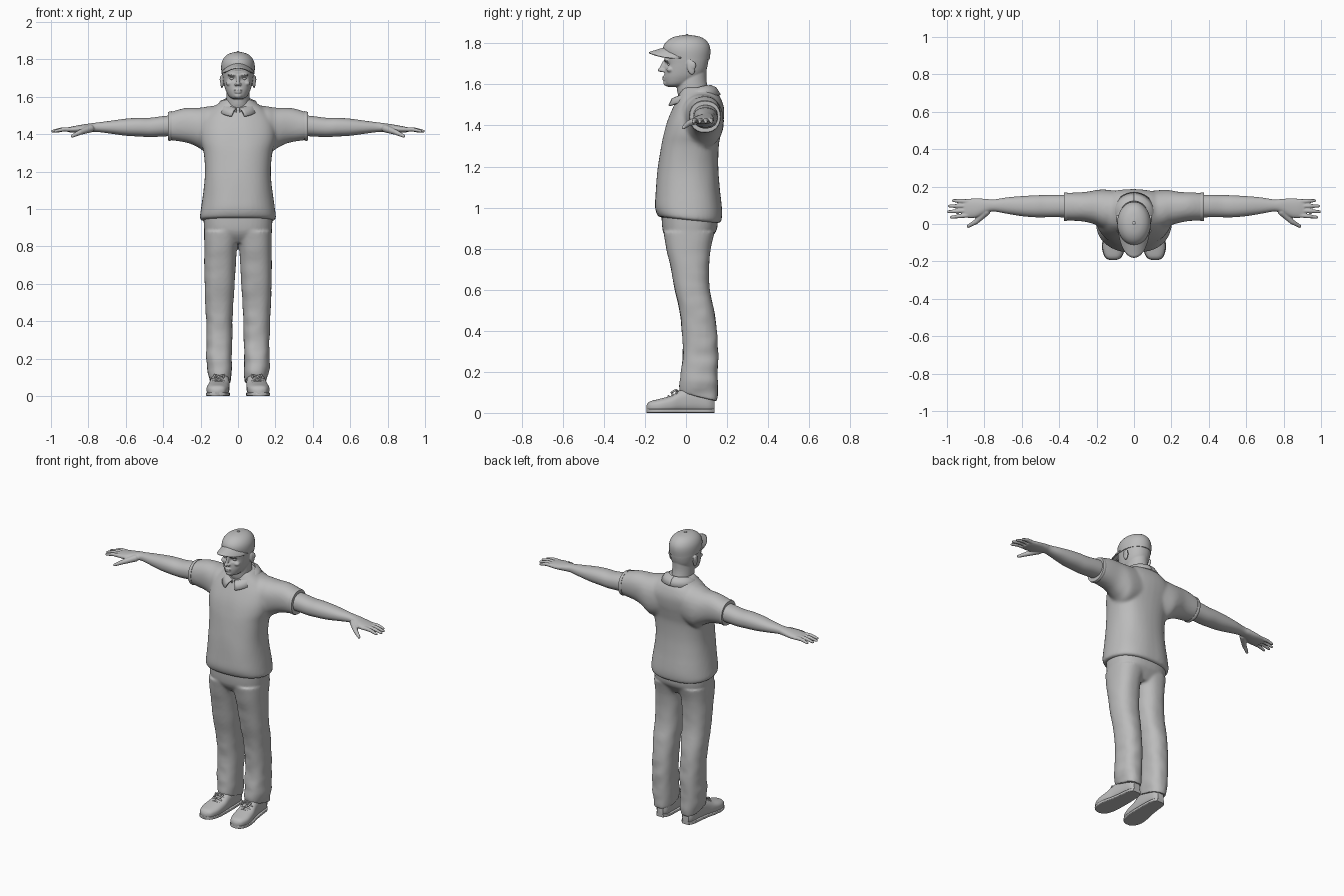
import bpy, bmesh, math
from mathutils import Vector, Matrix, noise

if "Cube" in bpy.data.objects:
    bpy.data.objects.remove(bpy.data.objects["Cube"], do_unlink=True)

grey = bpy.data.materials.new("plain grey")
grey.use_nodes = True
grey.diffuse_color = (0.5, 0.5, 0.5, 1)
grey.node_tree.nodes["Principled BSDF"].inputs["Base Color"].default_value = (0.5, 0.5, 0.5, 1)
BOTH = (1, -1)


def smooth_rows(rows, steps=4):
    """Fill in section rows along a spline through them."""
    rows = [Vector(r) for r in rows]
    out = []
    for i in range(len(rows) - 1):
        a, b, c, d = rows[max(i - 1, 0)], rows[i], rows[i + 1], rows[min(i + 2, len(rows) - 1)]
        for k in range(steps):
            t = k / steps
            out.append(b + (c - a) * (t / 2) + (a * 2 - b * 5 + c * 4 - d) * (t * t / 2)
                       + (b * 3 - a - c * 3 + d) * (t ** 3 / 2))
    return out + [rows[-1]]


def loft(bm, axis, rows, n=2.3, sides=(1,), seg=40):
    """Superellipse sections (position, u0, u1, v0, v1) along an axis; u, v are the other two."""
    def power(v):
        return math.copysign(abs(v) ** (2 / n), v)
    for s in sides:
        rings = []
        for p, u0, u1, v0, v1 in smooth_rows(rows):
            ring = []
            for k in range(seg):
                a = 2 * math.pi * k / seg
                co = [(u0 + u1) / 2 + (u1 - u0) / 2 * power(math.cos(a)),
                      (v0 + v1) / 2 + (v1 - v0) / 2 * power(math.sin(a))]
                co.insert("xyz".index(axis), p)
                ring.append(bm.verts.new((co[0] * s, co[1], co[2])))
            rings.append(ring)
        for r, q in zip(rings, rings[1:]):
            for k in range(seg):
                bm.faces.new((r[k], r[k - 1], q[k - 1], q[k]))
        bm.faces.new(rings[0])
        bm.faces.new(rings[-1])


def ball(bm, centre, radii, sides=(1,), tilt=0):
    for s in sides:
        m = (Matrix.Translation((centre[0] * s, centre[1], centre[2]))
             @ Matrix.Rotation(tilt, 4, 'X') @ Matrix.Diagonal((*radii, 1)))
        bmesh.ops.create_uvsphere(bm, u_segments=20, v_segments=14, radius=1, matrix=m)


def limb(bm, points, radii, sides=(1,)):
    """Round-ended rod through the points."""
    for s in sides:
        pts = [Vector((p[0] * s, p[1], p[2])) for p in points]
        for p, r in zip(pts, radii):
            ball(bm, p, (r, r, r))
        for a, b, ra, rb in zip(pts, pts[1:], radii, radii[1:]):
            m = Matrix.Translation((a + b) / 2) @ (b - a).to_track_quat('Z', 'Y').to_matrix().to_4x4()
            bmesh.ops.create_cone(bm, cap_ends=True, segments=16, radius1=ra, radius2=rb,
                                  depth=(b - a).length, matrix=m)


def finish(name, bm, voxel=0, relax=4, tweak=None, shell=0):
    """Turn the mesh into an object; a voxel size fuses its pieces into one skin."""
    bmesh.ops.recalc_face_normals(bm, faces=bm.faces)
    me = bpy.data.meshes.new(name)
    bm.to_mesh(me)
    bm.free()
    ob = bpy.data.objects.new(name, me)
    bpy.context.collection.objects.link(ob)
    if voxel:
        mod = ob.modifiers.new("fuse", 'REMESH')
        mod.mode, mod.voxel_size = 'VOXEL', voxel
        mod = ob.modifiers.new("relax", 'SMOOTH')
        mod.factor, mod.iterations = 0.5, relax
        ob.data = bpy.data.meshes.new_from_object(
            ob.evaluated_get(bpy.context.evaluated_depsgraph_get()))
        ob.modifiers.clear()
    if shell:
        mod = ob.modifiers.new("thickness", 'SOLIDIFY')
        mod.thickness, mod.offset = shell, 0
    if tweak:
        for v in ob.data.vertices:
            v.co = tweak(v.co.copy())
    ob.data.materials.clear()
    ob.data.materials.append(grey)
    bpy.ops.object.select_all(action='DESELECT')
    bpy.context.view_layer.objects.active = ob
    ob.select_set(True)
    bpy.ops.object.shade_smooth_by_angle(angle=math.radians(40))
    return ob


def sheet(bm, nu, nv, fn, sides=(1,)):
    """Open grid surface from a function of (u, v) in 0..1."""
    for s in sides:
        g = [[bm.verts.new(Vector(fn(i / nu, j / nv)) * Vector((1, 1, 1)).length / math.sqrt(3))
              for j in range(nv + 1)] for i in range(nu + 1)]
        for row in g:
            for v in row:
                v.co.x *= s
        for i in range(nu):
            for j in range(nv):
                bm.faces.new((g[i][j], g[i + 1][j], g[i + 1][j + 1], g[i][j + 1]))


# Shirt: torso and sleeves in one skin
bm = bmesh.new()
loft(bm, 'z', [(z, -x, x, f, b) for z, x, f, b in (
    (.938, .196, -.13, .165), (.955, .203, -.142, .173), (1.0, .197, -.152, .175),
    (1.1, .184, -.147, .163), (1.2, .177, -.137, .156), (1.3, .184, -.122, .16),
    (1.36, .2, -.108, .172), (1.42, .205, -.09, .185), (1.48, .19, -.065, .188),
    (1.53, .15, -.042, .172), (1.56, .11, -.03, .15), (1.585, .08, -.02, .13))], 2.4)
loft(bm, 'x', [(.04, -.03, .175, 1.32, 1.56), (.15, -.03, .182, 1.29, 1.55), (.2, -.005, .18, 1.32, 1.542),
               (.25, .008, .172, 1.347, 1.542), (.3, .015, .168, 1.36, 1.537),
               (.372, .02, .165, 1.37, 1.516)], 2.2, BOTH)


def drape(p):
    if p.z < 1.05:
        p.z -= .1 * (p.y - .02) * (1.05 - p.z) / .11
    k = .004 * noise.noise(Vector((p.x * 9, p.y * 9, p.z * 5)))
    return p + Vector((k, k, 0))


finish("shirt", bm, .009, 7, drape)

# Sleeve hems
bm = bmesh.new()
loft(bm, 'x', [(.355, .017, .168, 1.368, 1.523), (.365, .015, .169, 1.364, 1.522),
               (.375, .018, .167, 1.367, 1.518)], 2.2, BOTH)
finish("sleeve_hems", bm)


# Collar, falling lower towards the front points
def collar_point(u, v):
    a = (.1 + .3 * max(v - .3, 0)) * (1 - u) + math.pi * u
    front = ((1 + math.cos(a)) / 2) ** 2
    r = (.07, .075, .095, .116)[round(v * 3)]
    z = (1.56, 1.592, 1.582, 1.548)[round(v * 3)]
    return r * math.sin(a), .05 - (r + .024 * front) * math.cos(a), z - .055 * front


bm = bmesh.new()
sheet(bm, 24, 3, collar_point, BOTH)
finish("collar", bm, shell=.009)

# Trousers: legs and seat in one skin
bm = bmesh.new()
loft(bm, 'z', [(.078, .037, .152, -.03, .15), (.15, .033, .166, -.03, .155), (.3, .03, .169, -.015, .156),
               (.4, .03, .171, -.02, .15), (.5, .025, .176, -.032, .136), (.6, .018, .179, -.055, .116),
               (.7, .012, .18, -.073, .112), (.8, .004, .18, -.096, .12), (.88, -.02, .181, -.11, .14)], 2.4, BOTH)
loft(bm, 'z', [(.82, -.15, .15, -.07, .1), (.86, -.172, .172, -.102, .13), (.9, -.182, .182, -.116, .152),
               (.98, -.185, .185, -.12, .155)], 2.5)


def crease(p):
    if p.z < .2:
        p.z -= .25 * (p.y - .06) * (.2 - p.z) / .12
    fold = .006 * noise.noise(Vector((p.x * 12, p.y * 12, p.z * 16))) * max(0, 1 - p.z)
    return p + Vector((fold, fold, 0))


finish("trousers", bm, .008, 5, crease)

# Shoes with soles and laces
shoe = [(-.193, .098, .125, .012, .035), (-.178, .07, .152, .004, .055), (-.13, .051, .168, 0, .068),
        (-.07, .046, .162, 0, .085), (-.02, .045, .15, 0, .115), (.05, .046, .14, 0, .13),
        (.11, .052, .132, 0, .11), (.138, .07, .115, .01, .07)]
bm = bmesh.new()
loft(bm, 'y', shoe, 2.6, BOTH)
finish("shoes", bm, tweak=lambda p: Vector((p.x, p.y, max(p.z, .001))))
bm = bmesh.new()
loft(bm, 'y', [(y, a - .003, b + .003, 0, .02) for y, a, b, c, d in shoe], 6, BOTH)
finish("soles", bm)
bm = bmesh.new()
for y, z in ((-.085, .08), (-.065, .089), (-.045, .101)):
    limb(bm, [(.075, y, z - .008), (.104, y, z + .002), (.133, y, z - .008)], [.005] * 3, BOTH)
for dx in (-.026, .026):
    limb(bm, [(.1, -.04, .106), (.1 + dx, -.05, .112), (.1 + dx * .8, -.07, .1)], [.005] * 3, BOTH)
finish("laces", bm)

# Arms and hands
bm = bmesh.new()
loft(bm, 'x', [(.33, .035, .155, 1.392, 1.503), (.4, .036, .156, 1.388, 1.497), (.47, .036, .155, 1.385, 1.488),
               (.53, .036, .153, 1.388, 1.488), (.6, .042, .149, 1.392, 1.483), (.68, .055, .142, 1.403, 1.472),
               (.75, .067, .131, 1.412, 1.463), (.79, .06, .134, 1.412, 1.458), (.84, .036, .137, 1.408, 1.45),
               (.88, .032, .135, 1.408, 1.443), (.91, .036, .13, 1.412, 1.436)], 2.2, BOTH)
for y0, y1, tip in ((.047, .036, .978), (.072, .066, .992), (.096, .096, .987), (.12, .125, .966)):
    limb(bm, [(.885, y0, 1.426), ((tip + .89) / 2, (y0 + y1) / 2, 1.426), (tip, y1, 1.416)],
         [.0125, .011, .008], BOTH)
limb(bm, [(.79, .065, 1.43), (.845, .012, 1.41), (.886, -.012, 1.39)], [.021, .014, .009], BOTH)
finish("arms_and_hands", bm, .004, 3)

# Head: skull, neck and features in one skin
bm = bmesh.new()
loft(bm, 'z', [(z, -x, x, f, b) for z, x, f, b in (
    (1.5, .075, -.02, .13), (1.56, .064, -.042, .112), (1.62, .062, -.045, .1), (1.68, .06, -.04, .1))], 2)
loft(bm, 'z', [(z, -x, x, f, b) for z, x, f, b in (
    (1.588, .022, -.088, -.03), (1.6, .046, -.1, .02), (1.63, .064, -.106, .07), (1.66, .074, -.105, .095),
    (1.7, .081, -.103, .107), (1.74, .084, -.106, .11), (1.79, .076, -.095, .105), (1.825, .04, -.05, .06))], 2.2)
ball(bm, (0, -.09, 1.607), (.023, .02, .017))
ball(bm, (0, -.11, 1.692), (.009, .014, .034), tilt=-.45)
ball(bm, (0, -.122, 1.67), (.011, .016, .01))
ball(bm, (.011, -.112, 1.667), (.009, .012, .008), BOTH)
ball(bm, (.03, -.096, 1.717), (.027, .014, .007), BOTH)
ball(bm, (.045, -.077, 1.672), (.02, .018, .014), BOTH)
ball(bm, (0, -.106, 1.636), (.022, .01, .005))
ball(bm, (0, -.105, 1.624), (.019, .01, .006))
ball(bm, (.086, .025, 1.682), (.009, .02, .036), BOTH, .15)
ball(bm, (.09, .034, 1.692), (.008, .015, .022), BOTH)


def sockets(p):
    if p.y < 0:
        for x in (-.031, .031):
            d = ((p.x - x) / .018) ** 2 + ((p.z - 1.697) / .011) ** 2
            p.y += .013 * math.exp(-d)
    return p


finish("head", bm, .004, 3, sockets)
bm = bmesh.new()
ball(bm, (.031, -.077, 1.697), (.015, .013, .009), BOTH)
finish("eyes", bm)

# Cap crown, band, button and brim
bm = bmesh.new()
loft(bm, 'z', [(z, -x, x, f, b) for z, x, f, b in (
    (1.722, .088, -.1, .115), (1.76, .09, -.112, .119), (1.79, .085, -.108, .114), (1.815, .07, -.088, .097),
    (1.832, .045, -.056, .068), (1.84, .012, -.015, .025))], 2)
ball(bm, (0, .005, 1.84), (.009, .009, .005))
finish("cap_crown", bm)


def brim_point(u, v):
    a = (u - .5) * 2.9
    c = math.cos(a)
    return ((.087 - .006 * v) * math.sin(a), -.01 - (.085 + .085 * v) * c,
            1.73 + .05 * c * c - .026 * v * c)


bm = bmesh.new()
sheet(bm, 28, 6, brim_point)
finish("cap_brim", bm, shell=.007)
